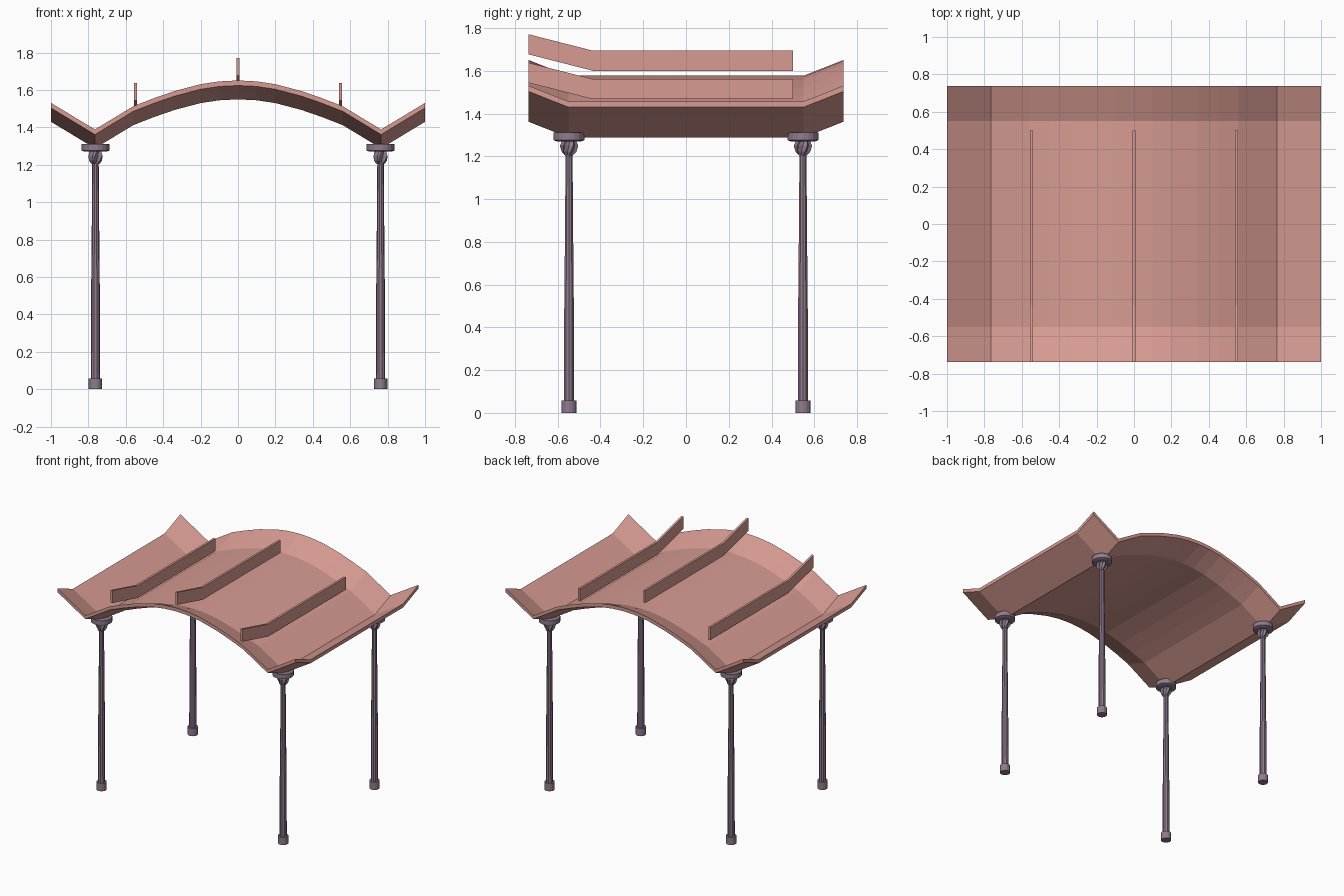
import bpy, bmesh, math

if "Cube" in bpy.data.objects:
    bpy.data.objects.remove(bpy.data.objects["Cube"])


def material(name, rgb):
    m = bpy.data.materials.new(name)
    m.diffuse_color = (*rgb, 1)
    m.use_nodes = True
    m.node_tree.nodes["Principled BSDF"].inputs["Base Color"].default_value = m.diffuse_color
    return m


ROOF = material("dusty pink", (0.68, 0.33, 0.29))
POST = material("muted purple", (0.28, 0.20, 0.27))


def finish(name, bm, mat):
    bmesh.ops.recalc_face_normals(bm, faces=bm.faces)
    me = bpy.data.meshes.new(name)
    bm.to_mesh(me)
    bm.free()
    me.materials.append(mat)
    ob = bpy.data.objects.new(name, me)
    bpy.context.collection.objects.link(ob)
    return ob


# Curved roof: arch section swept along y, with both ends flared upward
half = [(0, 1.55), (0.10, 1.545), (0.20, 1.53), (0.34, 1.493),
        (0.45, 1.455), (0.56, 1.412), (0.765, 1.288), (1.0, 1.43)]
section = [(-x, z) for x, z in half[:0:-1]] + half
stations = [(-0.737, 0.074), (-0.55, 0), (0.55, 0), (0.737, 0.074)]
T = 0.027
bm = bmesh.new()
low = [[bm.verts.new((x, y, z + r)) for x, z in section] for y, r in stations]
top = [[bm.verts.new((x, y, z + r + T)) for x, z in section] for y, r in stations]
n, m = len(section), len(stations)
for g in (low, top):
    for j in range(m - 1):
        for i in range(n - 1):
            bm.faces.new((g[j][i], g[j][i + 1], g[j + 1][i + 1], g[j + 1][i]))
for j in (0, m - 1):
    for i in range(n - 1):
        bm.faces.new((low[j][i], low[j][i + 1], top[j][i + 1], top[j][i]))
for i in (0, n - 1):
    for j in range(m - 1):
        bm.faces.new((low[j][i], low[j + 1][i], top[j + 1][i], top[j][i]))
finish("curved_roof", bm, ROOF)

# Roof fins, bent upward at the front
for name, x, z in (("left_fin", -0.547, 1.467), ("centre_fin", 0, 1.60),
                   ("right_fin", 0.547, 1.467)):
    bm = bmesh.new()
    rings = []
    for y, r in ((-0.737, 0.077), (-0.435, 0), (0.50, 0)):
        rings.append([bm.verts.new((x + dx, y, z + r + dz)) for dx, dz in
                      ((-0.008, 0), (0.008, 0), (0.008, 0.094), (-0.008, 0.094))])
    for a, b in zip(rings, rings[1:]):
        for i in range(4):
            k = (i + 1) % 4
            bm.faces.new((a[i], a[k], b[k], b[i]))
    bm.faces.new(rings[0])
    bm.faces.new(rings[-1])
    finish(name, bm, ROOF)


def lathe(name, profile, sides, x, y, lobe=0, twist=0):
    """Closed stack of rings from (radius, height); can be lobed and twisted."""
    bm = bmesh.new()
    rings = []
    for k, (r, z) in enumerate(profile):
        ring = []
        for i in range(sides):
            a = 2 * math.pi * i / sides
            rr = r * (1 - lobe * (i % 2))
            ring.append(bm.verts.new((x + rr * math.cos(a + k * twist),
                                      y + rr * math.sin(a + k * twist), z)))
        rings.append(ring)
    for a, b in zip(rings, rings[1:]):
        for i in range(sides):
            k = (i + 1) % sides
            bm.faces.new((a[i], a[k], b[k], b[i]))
    bm.faces.new(rings[0])
    bm.faces.new(rings[-1])
    return finish(name, bm, POST)


# Four posts: foot, tapered shaft, twisted collar and round cap
for sx in (-1, 1):
    for sy in (-1, 1):
        x, y = sx * 0.762, sy * 0.547
        tag = ("front" if sy < 0 else "back") + ("_left" if sx < 0 else "_right")
        lathe(tag + "_foot", [(0.036, 0), (0.036, 0.058)], 14, x, y)
        lathe(tag + "_shaft", [(0.025, 0.05), (0.024, 0.45), (0.021, 0.75),
                               (0.018, 1.10), (0.017, 1.28)], 10, x, y)
        lathe(tag + "_collar", [(0.022, 1.205), (0.036, 1.222), (0.043, 1.25),
                                (0.032, 1.275)], 12, x, y, 0.3, 0.25)
        lathe(tag + "_cap", [(0.058, 1.27), (0.074, 1.276), (0.074, 1.311)],
              18, x, y)
